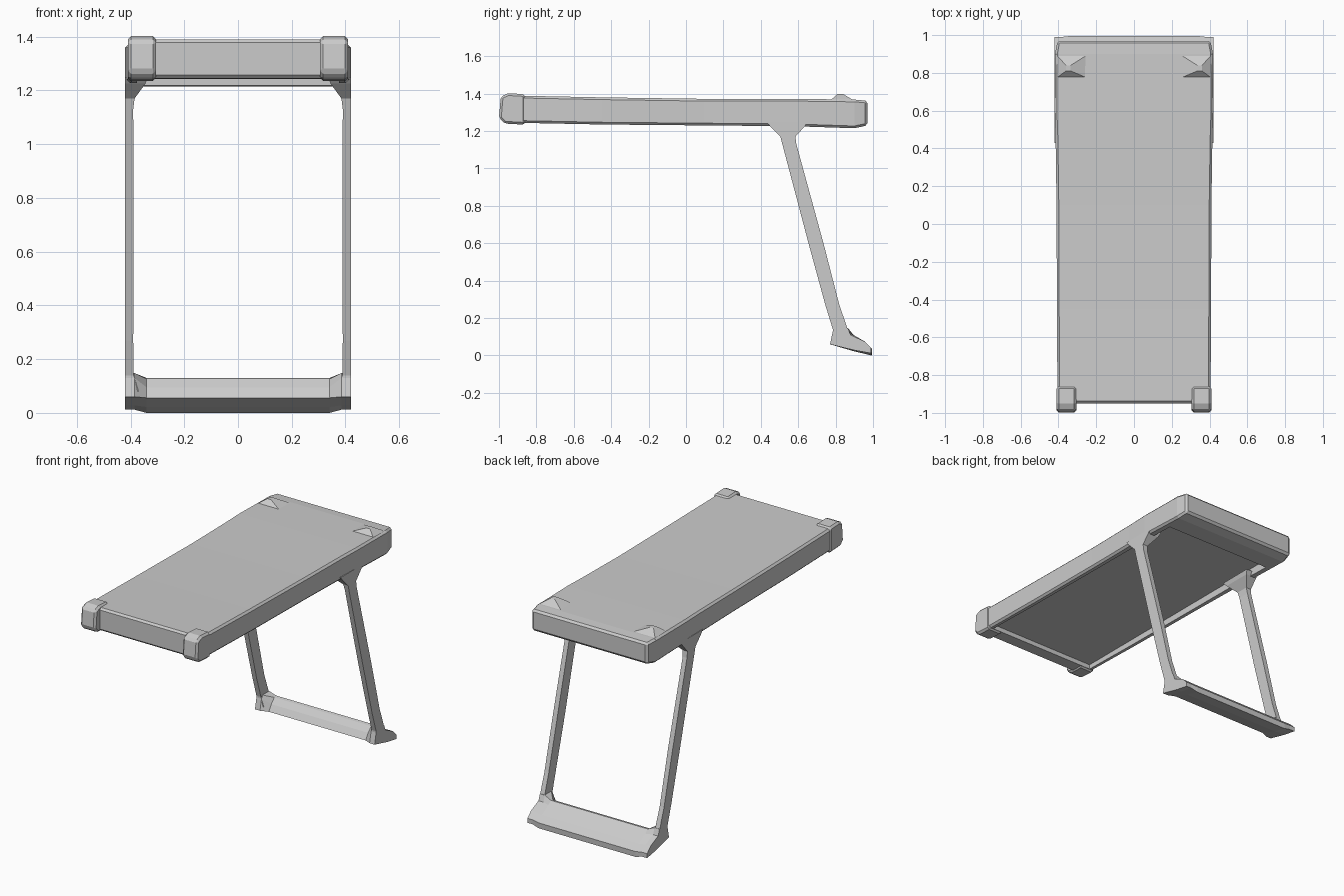
import bpy, bmesh

if "Cube" in bpy.data.objects:
    bpy.data.objects.remove(bpy.data.objects["Cube"])


def loft(name, rings, bevel=0.0, seg=1):
    """Skin a list of matching point rings and cap both ends."""
    bm = bmesh.new()
    loops = [[bm.verts.new(p) for p in r] for r in rings]
    n = len(loops[0])
    for a, b in zip(loops, loops[1:]):
        for i in range(n):
            j = (i + 1) % n
            bm.faces.new((a[i], a[j], b[j], b[i]))
    bm.faces.new(loops[0][::-1])
    bm.faces.new(loops[-1])
    bmesh.ops.recalc_face_normals(bm, faces=bm.faces)
    me = bpy.data.meshes.new(name)
    bm.to_mesh(me)
    bm.free()
    ob = bpy.data.objects.new(name, me)
    bpy.context.collection.objects.link(ob)
    if bevel:
        m = ob.modifiers.new("bevel", "BEVEL")
        m.width, m.segments, m.limit_method = bevel, seg, "ANGLE"
    return ob


def rect(x0, x1, y0, y1, z):
    return [(x0, y0, z), (x1, y0, z), (x1, y1, z), (x0, y1, z)]


def section(y, w, zb, zt):
    return [(-w, y, zb), (w, y, zb), (w, y, zt), (-w, y, zt)]


# Tabletop, slightly thicker at the front and wider at the back
top = loft("tabletop", [
    section(-0.95, 0.405, 1.245, 1.39),
    section(-0.45, 0.408, 1.235, 1.38),
    section(0.10, 0.410, 1.23, 1.372),
    section(0.45, 0.415, 1.227, 1.372),
    section(0.60, 0.420, 1.225, 1.372),
    section(0.90, 0.418, 1.215, 1.368),
    section(0.97, 0.405, 1.23, 1.362)], 0.012)

# Shallow hollow under the tabletop
hollow = loft("hollow_cutter", [rect(-0.375, 0.375, -0.86, 0.78, 1.15),
                                rect(-0.375, 0.375, -0.86, 0.78, 1.272)])
hollow.hide_render = True
hollow.hide_viewport = True
cut = top.modifiers.new("hollow", "BOOLEAN")
cut.operation, cut.object, cut.solver = "DIFFERENCE", hollow, "EXACT"

for side, s in (("left", -1), ("right", 1)):
    # Front corner caps
    cap = [(-1.0, 1.27), (-0.97, 1.24), (-0.86, 1.234), (-0.86, 1.397),
           (-0.95, 1.402), (-0.99, 1.385)]
    loft(f"{side}_corner_cap", [[(s * x, y, z) for y, z in cap] for x in (0.305, 0.410)], 0.012)

    # Low pyramids on the rear corners
    loft(f"{side}_rear_bump", [
        rect(s * 0.24, s * 0.415, 0.77, 0.90, 1.362),
        rect(s * 0.335, s * 0.36, 0.81, 0.84, 1.398)])

    # Slanted legs, flared at the tabletop
    leg = [(1.25, 0.43, 0.65, 0.335), (1.225, 0.45, 0.635, 0.345),
           (1.17, 0.505, 0.585, 0.385), (1.13, 0.515, 0.59, 0.390),
           (0.60, 0.655, 0.735, 0.388), (0.27, 0.745, 0.82, 0.390),
           (0.14, 0.785, 0.865, 0.388), (0.08, 0.785, 0.88, 0.37)]
    loft(f"{side}_leg", [rect(s * xi, s * 0.42, y0, y1, z) for z, y0, y1, xi in leg])

# Foot bar with taller ends
end = [(0.77, 0.06), (0.785, 0.13), (0.80, 0.148), (0.865, 0.148), (0.88, 0.11),
       (0.955, 0.075), (0.99, 0.04), (0.99, 0.012), (0.90, 0.028)]
mid = [(0.795, 0.056), (0.82, 0.095), (0.85, 0.126), (0.87, 0.13), (0.895, 0.11),
       (0.96, 0.07), (0.995, 0.035), (0.993, 0.0), (0.90, 0.022)]
bar = [(-0.42, end), (-0.385, end), (-0.34, mid), (0.34, mid), (0.385, end), (0.42, end)]
loft("foot_bar", [[(x, y, z) for y, z in p] for x, p in bar])
